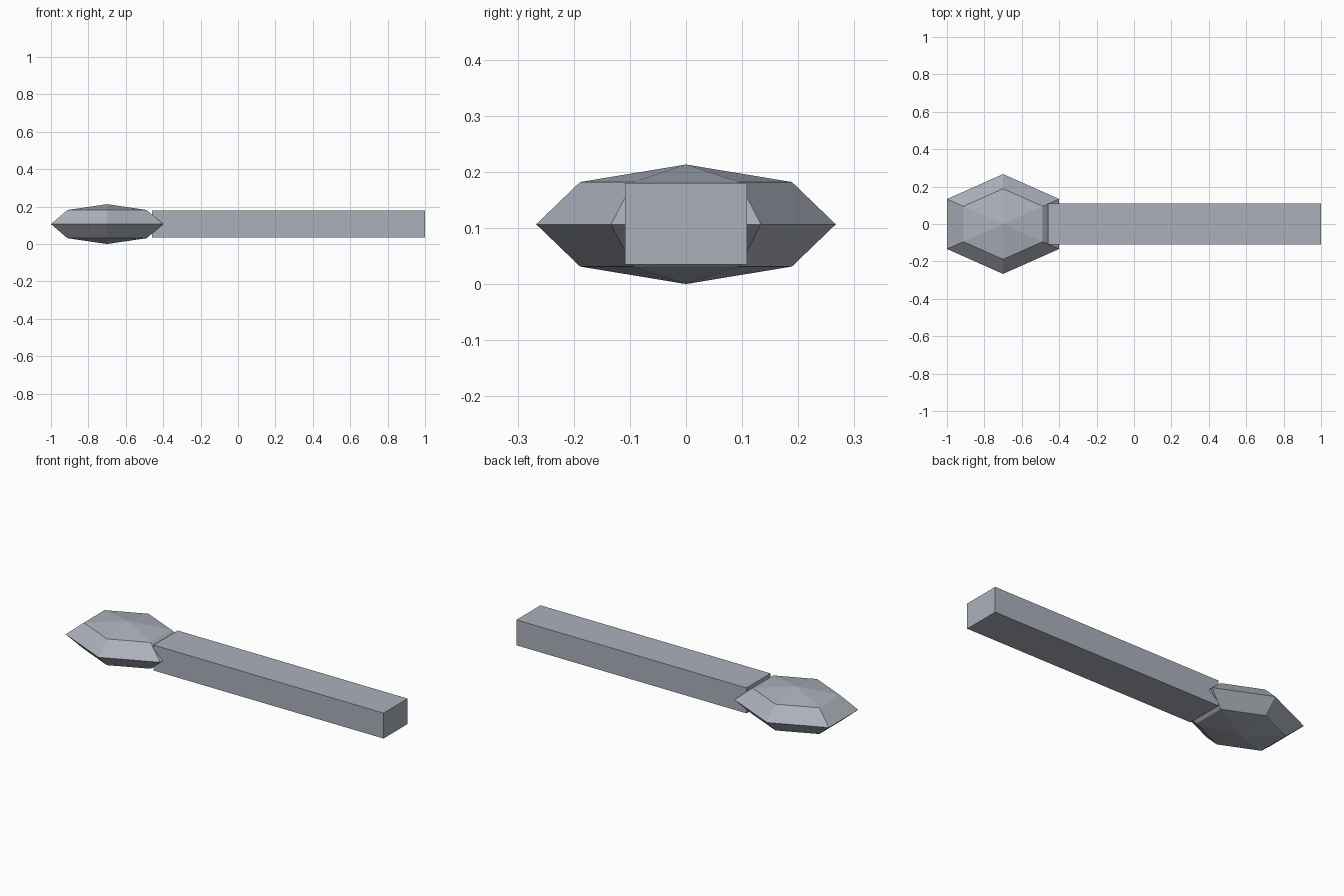
import bpy

if "Cube" in bpy.data.objects:
    bpy.data.objects.remove(bpy.data.objects["Cube"])

grey = bpy.data.materials.new("cool grey")
grey.diffuse_color = (0.41, 0.44, 0.50, 1)
grey.use_nodes = True
grey.node_tree.nodes["Principled BSDF"].inputs["Base Color"].default_value = grey.diffuse_color


def finish(name, scale):
    ob = bpy.context.object
    ob.name = name
    ob.scale = scale
    bpy.ops.object.transform_apply(location=False, rotation=False, scale=True)
    ob.data.materials.append(grey)
    bpy.ops.object.shade_flat()
    return ob


# Faceted head: a flattened six-sided, four-ring ball with points at +y and -y
bpy.ops.mesh.primitive_uv_sphere_add(segments=6, ring_count=4, radius=1,
                                     location=(-0.7, 0, 0.1065))
head = bpy.context.object
head.rotation_euler.z = 0.5235988 if any(
    v.co.x > 0.99 for v in head.data.vertices) else 0
bpy.ops.object.transform_apply(location=False, rotation=True, scale=False)
finish("faceted_head", (0.3464, 0.267, 0.1065))

# Straight square-cut handle
bpy.ops.mesh.primitive_cube_add(size=1, location=(0.27, 0, 0.1075))
finish("handle", (1.46, 0.218, 0.146))
